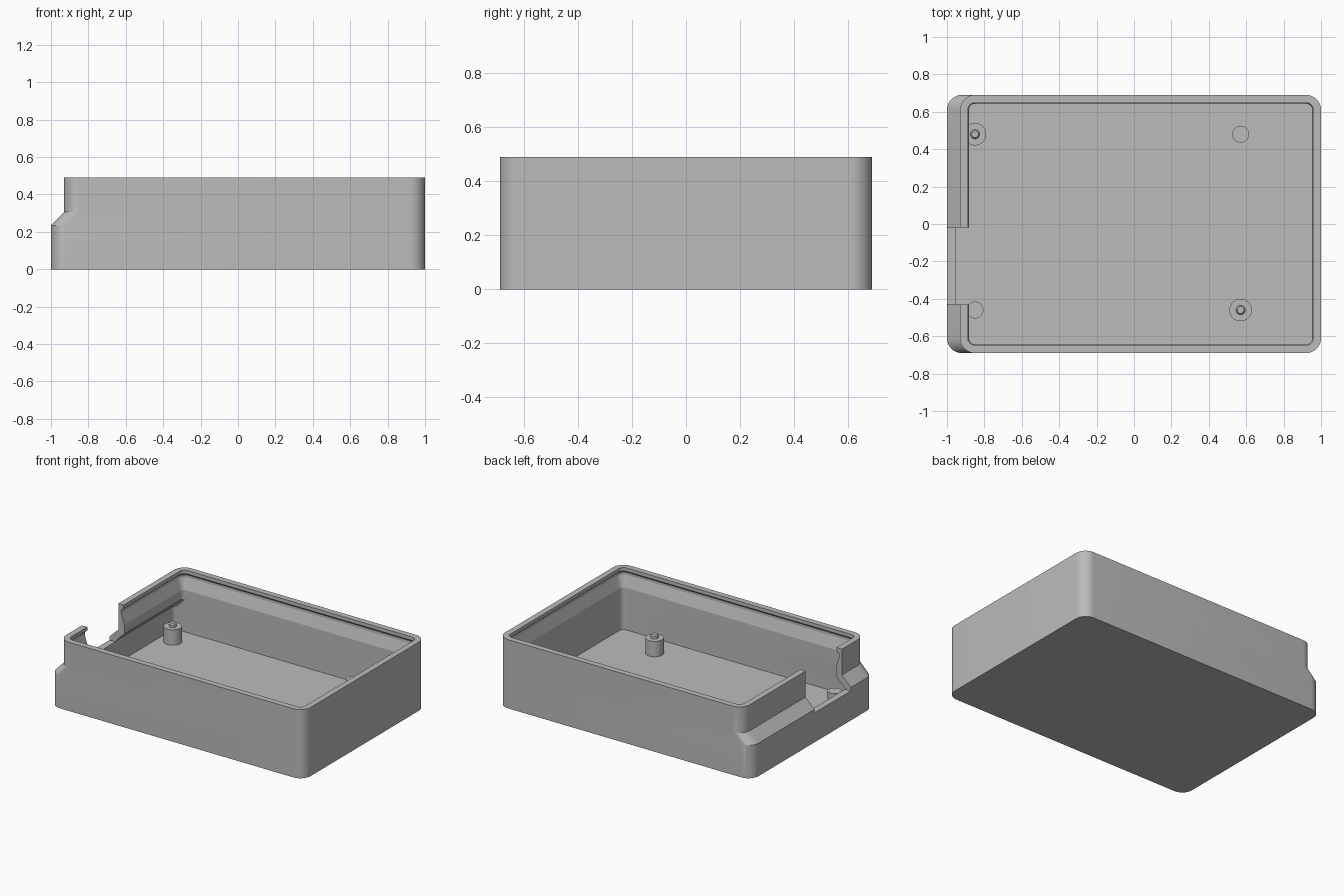
import bpy, bmesh, math

cube = bpy.data.objects.get("Cube")
if cube:
    bpy.data.objects.remove(cube, do_unlink=True)

# Material
grey = bpy.data.materials.new("plain grey")
grey.use_nodes = True
colour = (0.5, 0.5, 0.5, 1)
grey.diffuse_color = colour
grey.node_tree.nodes["Principled BSDF"].inputs["Base Color"].default_value = colour

HALF_X, HALF_Y, RADIUS = 1.0, 0.69, 0.08
TOP, FLOOR, WALL = 0.49, 0.05, 0.047
STEP = 0.07       # how far the upper part sets back at the stepped end
CORNER_STEPS = 10


def make_object(name, bm):
    bmesh.ops.recalc_face_normals(bm, faces=bm.faces)
    mesh = bpy.data.meshes.new(name)
    bm.to_mesh(mesh)
    bm.free()
    obj = bpy.data.objects.new(name, mesh)
    bpy.context.collection.objects.link(obj)
    mesh.materials.append(grey)
    return obj


def activate(obj):
    bpy.ops.object.select_all(action="DESELECT")
    obj.select_set(True)
    bpy.context.view_layer.objects.active = obj


def smooth(obj, degrees):
    activate(obj)
    bpy.ops.object.shade_smooth_by_angle(angle=math.radians(degrees))


def ring(bm, inset, z, setback):
    """Rounded rectangle, inset from the outer wall."""
    r = RADIUS - inset
    x0, x1 = -HALF_X + setback + RADIUS, HALF_X - RADIUS
    y1 = HALF_Y - RADIUS
    verts = []
    for quarter, (cx, cy) in enumerate([(x1, y1), (x0, y1), (x0, -y1), (x1, -y1)]):
        for i in range(CORNER_STEPS + 1):
            a = math.pi / 2 * (quarter + i / CORNER_STEPS)
            verts.append(bm.verts.new((cx + r * math.cos(a), cy + r * math.sin(a), z)))
    return verts


# Tray: outside wall up, over the rim, down the snap groove to the floor
profile = [
    (0, 0, 0), (0, 0.235, 0), (0, 0.305, STEP), (0, TOP, STEP),
    (0.042, TOP, STEP), (0.042, 0.465, STEP), (0.022, 0.448, STEP),
    (0.022, 0.43, STEP), (WALL, 0.35, STEP), (WALL, 0.285, STEP),
    (WALL, 0.215, 0), (WALL, FLOOR, 0),
]
bm = bmesh.new()
rings = [ring(bm, *p) for p in profile]
for lower, upper in zip(rings, rings[1:]):
    n = len(lower)
    for i in range(n):
        j = (i + 1) % n
        bm.faces.new((lower[i], lower[j], upper[j], upper[i]))
bm.faces.new(rings[0])
bm.faces.new(rings[-1])
tray = make_object("tray", bm)

# Port notch in the stepped end
bm = bmesh.new()
bmesh.ops.create_cube(bm, size=1)
bmesh.ops.scale(bm, vec=(0.4, 0.41, 0.6), verts=bm.verts)
bmesh.ops.translate(bm, vec=(-1.0, -0.225, 0.51), verts=bm.verts)
cutter = make_object("notch_cutter", bm)
cutter.hide_render = True
cut = tray.modifiers.new("notch", "BOOLEAN")
cut.operation = "DIFFERENCE"
cut.solver = "EXACT"
cut.object = cutter
activate(tray)
bpy.ops.object.modifier_apply(modifier=cut.name)
bpy.data.objects.remove(cutter, do_unlink=True)
smooth(tray, 14)


def turned(name, x, y, outline):
    """Solid of revolution from (radius, height) pairs."""
    bm = bmesh.new()
    sides = 32
    loops = [[bm.verts.new((x + r * math.cos(math.tau * i / sides),
                            y + r * math.sin(math.tau * i / sides), z))
              for i in range(sides)] for r, z in outline]
    for a, b in zip(loops, loops[1:]):
        for i in range(sides):
            j = (i + 1) % sides
            bm.faces.new((a[i], a[j], b[j], b[i]))
    bm.faces.new(loops[0])
    bm.faces.new(loops[-1])
    smooth(make_object(name, bm), 30)


# Board supports: two with locating pins, two plain
BASE, SEAT = FLOOR - 0.01, 0.16
pinned = [(0.06, BASE), (0.06, SEAT), (0.025, SEAT), (0.025, 0.178), (0.018, 0.186)]
plain = [(0.045, BASE), (0.045, SEAT)]
turned("back_pinned_post", -0.85, 0.48, pinned)
turned("front_pinned_post", 0.57, -0.46, pinned)
turned("back_plain_post", 0.57, 0.48, plain)
turned("front_plain_post", -0.85, -0.46, plain)
